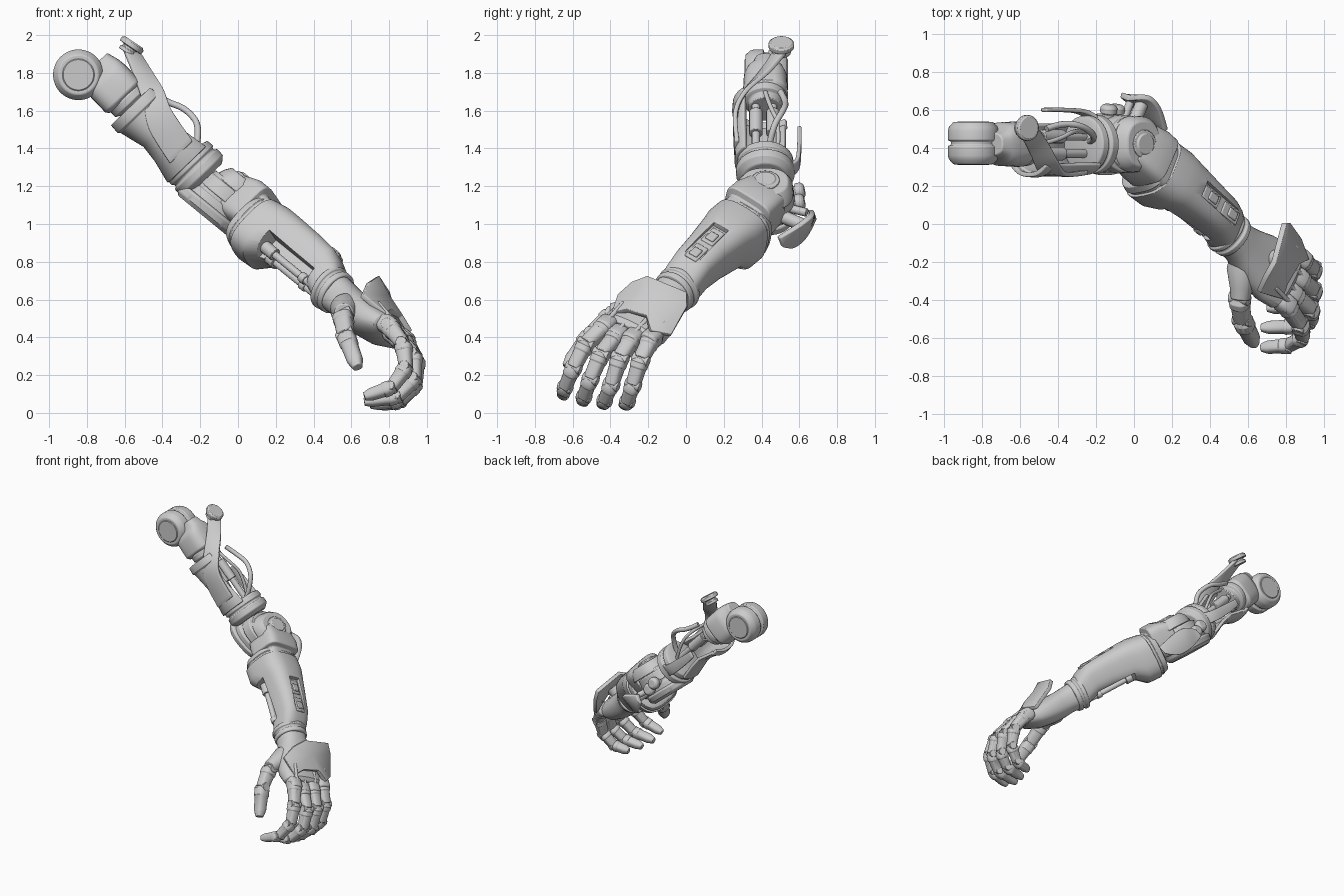
import bpy, bmesh, math
from mathutils import Vector as V, Matrix

if "Cube" in bpy.data.objects:
    bpy.data.objects.remove(bpy.data.objects["Cube"])


def frame(o, axis, up):
    """Local frame: columns are side, up, axis, origin."""
    f = V(axis).normalized()
    s = V(up).cross(f).normalized()
    n = f.cross(s)
    m = Matrix((s, n, f)).transposed().to_4x4()
    m.translation = V(o)
    return m


def finish(name, bm, bevel=0.006, solid=0.0, angle=35):
    bmesh.ops.recalc_face_normals(bm, faces=bm.faces)
    me = bpy.data.meshes.new(name)
    bm.to_mesh(me)
    bm.free()
    ob = bpy.data.objects.new(name, me)
    bpy.context.collection.objects.link(ob)
    if solid:
        m = ob.modifiers.new("solid", 'SOLIDIFY')
        m.thickness, m.offset = solid, 0
    if bevel:
        b = ob.modifiers.new("bevel", 'BEVEL')
        b.width, b.segments, b.limit_method = bevel, 2, 'ANGLE'
        b.angle_limit = math.radians(40)
    bpy.ops.object.select_all(action='DESELECT')
    ob.select_set(True)
    bpy.context.view_layer.objects.active = ob
    bpy.ops.object.shade_smooth_by_angle(angle=math.radians(angle))
    return ob


def loft(name, o, axis, up, secs, seg=32, p=2.0, arc=None, solid=0.0, bevel=0.006):
    """Superellipse sections (t, r_side, r_up, off_side, off_up) along an axis."""
    M, bm, rings = frame(o, axis, up), bmesh.new(), []
    a0, a1 = arc or (0, 360)
    count = seg + 1 if arc else seg
    pw = lambda v: math.copysign(abs(v) ** (2 / p), v)
    for sec in secs:
        t, rs, rn, os, on = (tuple(sec) + (0, 0))[:5]
        ring = []
        for i in range(count):
            a = math.radians(a0 + (a1 - a0) * i / seg)
            ring.append(bm.verts.new(M @ V((os + rs * pw(math.cos(a)), on + rn * pw(math.sin(a)), t))))
        rings.append(ring)
    for r0, r1 in zip(rings, rings[1:]):
        for i in range(seg):
            j = (i + 1) % count
            bm.faces.new((r0[i], r0[j], r1[j], r1[i]))
    if not arc:
        bm.faces.new(rings[0])
        bm.faces.new(rings[-1])
    return finish(name, bm, bevel, solid)


def lathe(name, o, axis, prof, up=(0.01, 1, 0.02), seg=32, bevel=0.005):
    return loft(name, o, axis, up, [(t, r, r) for t, r in prof], seg, bevel=bevel)


def rod(name, a, b, r, seg=16):
    L = (V(b) - V(a)).length
    return lathe(name, a, V(b) - V(a), [(0, r), (L, r)], seg=seg, bevel=0.003)


def box(name, M, c, d, bevel=0.006):
    bm = bmesh.new()
    bmesh.ops.create_cube(bm, size=1, matrix=M @ Matrix.Translation(c) @ Matrix.Diagonal((*d, 1)))
    return finish(name, bm, bevel)


def cut(ob, cutter):
    m = ob.modifiers.new("cut", 'BOOLEAN')
    m.object, m.solver = cutter, 'EXACT'
    bpy.context.view_layer.objects.active = ob
    bpy.ops.object.modifier_move_to_index(modifier="cut", index=0)
    bpy.ops.object.modifier_apply(modifier="cut")
    bpy.data.objects.remove(cutter)


def ribbon(name, pts, widths, solid=0.03):
    """Smooth strip through points, with a width vector at each point."""
    bm, rows, k = bmesh.new(), [], 5
    P, W = [V(p) for p in pts], [V(w) for w in widths]
    cr = lambda Q, i, u: 0.5 * (2 * Q[i] + (Q[min(i + 1, len(Q) - 1)] - Q[max(i - 1, 0)]) * u
        + (2 * Q[max(i - 1, 0)] - 5 * Q[i] + 4 * Q[min(i + 1, len(Q) - 1)] - Q[min(i + 2, len(Q) - 1)]) * u * u
        + (3 * Q[i] - Q[max(i - 1, 0)] - 3 * Q[min(i + 1, len(Q) - 1)] + Q[min(i + 2, len(Q) - 1)]) * u ** 3)
    for q in range((len(P) - 1) * k + 1):
        i, u = min(q // k, len(P) - 2), q / k - min(q // k, len(P) - 2)
        c, w = cr(P, i, u), cr(W, i, u)
        rows.append((bm.verts.new(c - w), bm.verts.new(c + w)))
    for r0, r1 in zip(rows, rows[1:]):
        bm.faces.new((r0[0], r0[1], r1[1], r1[0]))
    return finish(name, bm, 0.006, solid)


def cable(name, pts, r):
    cu = bpy.data.curves.new(name, 'CURVE')
    cu.dimensions, cu.bevel_depth, cu.bevel_resolution, cu.use_fill_caps = '3D', r, 3, True
    sp = cu.splines.new('NURBS')
    sp.points.add(len(pts) - 1)
    for q, p in zip(sp.points, pts):
        q.co = (*p, 1)
    sp.use_endpoint_u, sp.order_u = True, 3
    bpy.context.collection.objects.link(bpy.data.objects.new(name, cu))


# shoulder pivot: two rounded wheels with a groove and flat caps
lathe("shoulder_wheel", (-.845, .31, 1.79), (0, 1, 0),
      [(0, .08), (.004, .085), (.004, .105), (.03, .128), (.05, .134), (.10, .134), (.105, .118), (.125, .118),
       (.13, .134), (.18, .134), (.2, .128), (.226, .105), (.226, .085), (.23, .08)], up=(0, 0, 1), seg=48)

# upper arm: neck, core, pistons and open shell
U, O = V((.69, 0, -.72)).normalized(), V((.72, 0, .69)).normalized()
loft("shoulder_neck", (-.73, .42, 1.80), U, O, [(-.05, .06, .10), (0, .075, .115), (.02, .10, .12), (.06, .115, .125), (.17, .12, .125), (.19, .10, .11)], p=3)
lathe("neck_collar", (-.60, .42, 1.68), U, [(0, .10), (.01, .115), (.05, .115), (.06, .09), (.10, .09)])
loft("upper_arm_shell", (-.555, .42, 1.635), U, O,
     [(0, .16, .15), (.05, .165, .155), (.055, .155, .145), (.2, .155, .105), (.3, .15, .115), (.43, .15, .145)],
     arc=(130, 310), solid=.025, p=2.3)
for i, y in enumerate((.37, .46)):
    A = V((-.57, y, 1.68))
    rod(f"upper_piston_{i}", A, A + U * .45, .022)
    rod(f"upper_sleeve_{i}", A + U * .12, A + U * .28, .036)
ribbon("outer_prong", [(-.475, .60, 1.50), (-.38, .60, 1.41), (-.26, .585, 1.31), (-.17, .51, 1.27)],
       [(.015, 0, .02), (.025, 0, .025), (.03, 0, .03), (.035, 0, .035)], .022)
ribbon("shoulder_strap", [(-.57, .51, 1.93), (-.51, .42, 1.81), (-.45, .30, 1.68), (-.41, .262, 1.55), (-.30, .27, 1.38)],
       [(.045, .02, -.02), (.05, .02, 0), (.055, .02, .03), (.06, 0, .05), (.06, 0, .06)], .024)
lathe("strap_disc", (-.59, .505, 1.905), (.56, 0, .83),
      [(0, .05), (.02, .05), (.022, .04), (.035, .04), (.037, .068), (.062, .068), (.064, .06), (.07, .058)])
cable("upper_cable", [(-.46, .50, 1.70), (-.39, .53, 1.65), (-.27, .52, 1.61), (-.19, .45, 1.50), (-.24, .43, 1.34)], .017)
cable("inner_cable", [(-.5, .42, 1.70), (-.40, .44, 1.63), (-.3, .5, 1.52), (-.25, .48, 1.34)], .012)
lathe("elbow_ring", (-.275, .42, 1.345), U,
      [(0, .12), (.01, .148), (.05, .152), (.055, .14), (.07, .14), (.075, .155), (.12, .155), (.15, .12)], seg=40)

# elbow: stacked discs on a tilted hinge
E, K = V((.63, 0, .77)).normalized(), V((.77, 0, -.63)).normalized()
B = V((-.175, .42, 1.06))
loft("elbow_bowl", B - E * .02, E, K, [(0, .13, .165), (.02, .155, .19), (.06, .165, .195), (.07, .15, .18)], p=2.4, seg=40)
loft("elbow_layer_lower", B + E * .04 + K * .01, E, K, [(0, .15, .175), (.05, .15, .17), (.055, .135, .155), (.075, .135, .155)], p=2.3)
loft("elbow_layer_upper", B + E * .11 + K * .03, E, K, [(0, .155, .165), (.075, .15, .15), (.08, .13, .13), (.1, .13, .13)], p=2.2)
loft("elbow_housing", B + E * .19 + K * .07, E, K, [(0, .15, .155), (.05, .145, .135), (.085, .12, .11)], p=2.4)
lathe("elbow_cap", B + E * .265 + K * .07, E, [(0, .075), (.02, .075), (.022, .056), (.03, .054)])
loft("elbow_link", (-.01, .42, 1.13), (.17, -.16, -.14), (.7, .1, .65),
     [(0, .13, .12), (.1, .145, .135, 0, .015), (.175, .145, .13, 0, .02), (.185, .12, .11), (.28, .12, .11)], p=4.5)

# elbow guard, its struts and bolts
ribbon("elbow_guard", [(-.05, .67, 1.05), (.03, .645, .99), (.09, .585, .94), (.15, .50, .905)],
       [(.02, -.01, .025), (.045, .02, .06), (.045, .02, .06), (.02, -.01, .025)], .03)
rod("guard_strut", (-.03, .46, 1.06), (.04, .63, .99), .035)
rod("guard_strut_small", (-.08, .48, 1.10), (-.02, .64, 1.06), .022)
for i, c in enumerate(((-.14, .53, 1.16), (-.10, .53, 1.10))):
    lathe(f"elbow_bolt_{i}", c, (.1, 1, .2), [(0, .03), (.05, .03), (.055, .045), (.085, .045), (.1, .03)])

# forearm: lofted body with side and underside openings and a recessed panel
F, N, F0 = V((.646, -.554, -.523)).normalized(), V((.7, .1, .65)), V((.10, .29, .97))
M = frame(F0, F, N)
fore = loft("forearm_shell", F0, F, N,
            [(-.07, .13, .13), (-.06, .155, .15), (-.02, .165, .165), (-.015, .158, .158), (0, .158, .158), (.005, .17, .175),
             (.10, .168, .18, 0, .01), (.17, .15, .15, 0, .04), (.35, .125, .13, 0, .055), (.48, .115, .12, 0, .055),
             (.56, .112, .115, 0, .025), (.6, .11, .11, 0, 0)], p=2.9, seg=40)
cut(fore, box("side_cutter", M, (-.16, -.12, .335), (.24, .27, .35), 0))
cut(fore, box("underside_cutter", M, (.05, -.17, .34), (.50, .25, .30), 0))
cut(fore, box("panel_cutter", M, (-.005, .20, .375), (.095, .075, .30), 0))
for i, t in enumerate((.30, .455)):
    box(f"forearm_panel_{i}", M, (-.005, .155, t), (.075, .03, .12))
    box(f"forearm_panel_pad_{i}", M, (-.005, .165, t + .01), (.05, .03, .06))
for i, (s, n) in enumerate(((-.07, -.055), (-.01, -.075))):
    a, b = M @ V((s, n, .1)), M @ V((s * .8, n, .6))
    rod(f"forearm_rod_{i}", a, b, .02)
    rod(f"forearm_sleeve_{i}", a, a.lerp(b, .28), .034)
    rod(f"forearm_rod_collar_{i}", a.lerp(b, .7), a.lerp(b, .78), .028)

# wrist rings and palm
W = V((.51, -.06, .64))
H, HN, AC = V((.33, -.27, -.23)).normalized(), V((.61, .07, .79)), V((.32, .89, -.32))
lathe("wrist_ring", W - F * .06, F + H, [(0, .10), (.005, .124), (.03, .126), (.035, .112), (.05, .112), (.055, .122), (.085, .118), (.09, .095)])
loft("palm", W, H, HN, [(0, .105, .105), (.07, .105, .10, 0, -.005), (.14, .125, .10, 0, -.015), (.23, .155, .10, 0, -.02),
                        (.34, .175, .09, 0, -.02), (.43, .17, .07, 0, -.005), (.455, .145, .045)], p=2.4)

# back-of-hand plate
bm = bmesh.new()
rim = [bm.verts.new(p) for p in ((.655, -.355, .62), (.69, -.28, .69), (.735, -.20, .72), (.79, .005, .635), (.81, .005, .56),
                                 (.87, -.08, .41), (.91, -.19, .43), (.86, -.21, .51), (.80, -.31, .54), (.775, -.39, .52))]
mid = bm.verts.new((.79, -.19, .615))
for i in range(len(rim)):
    bm.faces.new((rim[i], rim[(i + 1) % len(rim)], mid))
finish("hand_plate", bm, .004, .03)
rod("plate_mount", (.70, -.19, .52), (.78, -.18, .60), .05)


# fingers and thumb: tapered segments with hinge pins
def finger(name, pts, r, across, up):
    pts, across = [V(p) for p in pts], V(across).normalized()
    for i, (a, b) in enumerate(zip(pts, pts[1:])):
        L, q, tip = (b - a).length, r * (1 - .07 * i), i == len(pts) - 2
        f = (b - a).normalized()
        n = f.cross(across)
        n = n if n.dot(V(up)) > 0 or i else -n
        e = .55 if tip else .8
        loft(f"{name}_segment_{i}", a, f, n, [(-.01, q * .7, q * .65), (.012, q * 1.05, q * 1.05), (L * .3, q * 1.05, q * 1.08),
             (L * .34, q * .95, q * .95), (L * .82, q * .9, q * .85), (L + .012 * tip, q * e, q * e)], seg=20, p=2.7, bevel=.003)
        rod(f"{name}_pin_{i}", a - across * q * 1.04, a + across * q * 1.04, q * .68)


TIPS = {
    "index_finger": ((.80, -.425, .46), (.875, -.53, .365), (.89, -.595, .24), (.815, -.64, .135), (.68, -.65, .09)),
    "middle_finger": ((.83, -.365, .41), (.93, -.45, .31), (.935, -.505, .18), (.845, -.54, .085), (.68, -.545, .06)),
    "ring_finger": ((.865, -.285, .39), (.945, -.35, .29), (.94, -.395, .15), (.855, -.43, .065), (.71, -.44, .045)),
    "little_finger": ((.88, -.185, .39), (.945, -.24, .28), (.935, -.28, .15), (.86, -.31, .06), (.75, -.325, .042)),
}
for nm, pts in TIPS.items():
    finger(nm, pts, .047, AC, HN)
    k = V(pts[0])
    loft(nm + "_knuckle", k - H * .06, H, HN, [(0, .04, .035), (.03, .052, .052), (.09, .05, .05), (.1, .04, .04)], seg=20, p=3)
    rod(nm + "_tendon", k + V((.02, .01, .03)), k - H * .13 + V((.03, .02, .06)), .013)
T = ((.59, -.24, .55), (.555, -.39, .515), (.57, -.505, .41), (.63, -.625, .25))
loft("thumb_mount", (.58, -.14, .56), (-.02, -.25, -.03), HN, [(0, .07, .07), (.1, .085, .085), (.2, .06, .062), (.26, .05, .05)])
finger("thumb", T, .055, (.8, -.1, .4), (-.5, -.5, .3))
